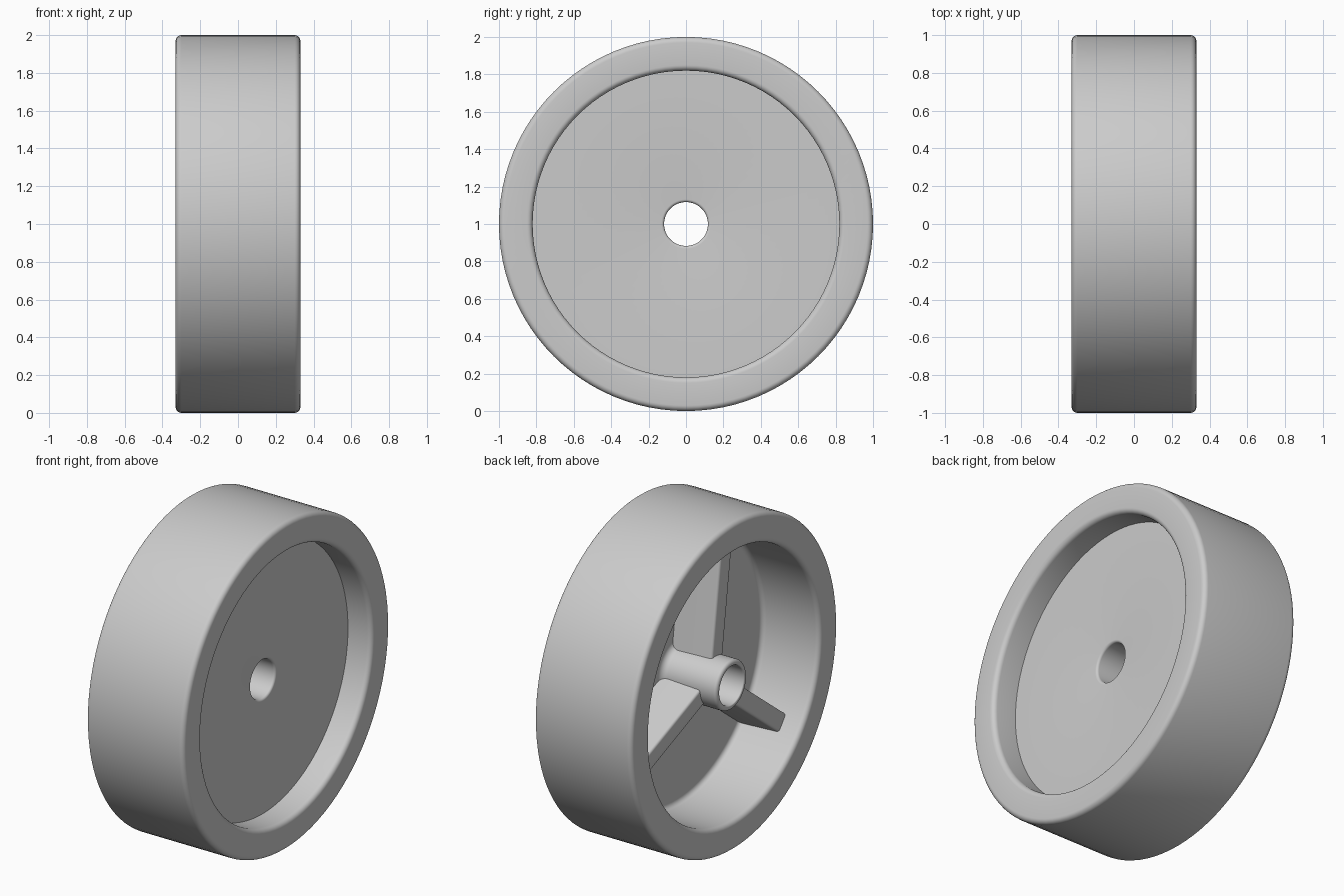
import bpy, bmesh, math
from mathutils import Vector, Matrix

cube = bpy.data.objects.get("Cube")
if cube:
    bpy.data.objects.remove(cube)

grey = bpy.data.materials.new("wheel_grey")
grey.use_nodes = True
colour = (0.6, 0.6, 0.6, 1)
grey.diffuse_color = colour
grey.node_tree.nodes["Principled BSDF"].inputs["Base Color"].default_value = colour


def finish(bm, name):
    bmesh.ops.recalc_face_normals(bm, faces=bm.faces)
    mesh = bpy.data.meshes.new(name)
    bm.to_mesh(mesh)
    bm.free()
    mesh.materials.append(grey)
    obj = bpy.data.objects.new(name, mesh)
    bpy.context.collection.objects.link(obj)
    bpy.ops.object.select_all(action='DESELECT')
    obj.select_set(True)
    bpy.context.view_layer.objects.active = obj
    bpy.ops.object.shade_smooth_by_angle(angle=math.radians(35))
    return obj


def rounded(profile, steps=6):
    """Round each right-angled (x, radius, fillet) corner of a closed profile."""
    points = []
    for i, (x, r, fillet) in enumerate(profile):
        p = Vector((x, r))
        if not fillet:
            points.append(p)
            continue
        a = (Vector(profile[i - 1][:2]) - p).normalized() * fillet
        b = (Vector(profile[(i + 1) % len(profile)][:2]) - p).normalized() * fillet
        for k in range(steps + 1):
            t = k / steps * math.pi / 2
            points.append(p + a * (1 - math.sin(t)) + b * (1 - math.cos(t)))
    return points


HALF, OUTER, INNER = 0.33, 1.0, 0.82
DISC_OUT, DISC_IN = 0.17, 0.06
HUB_END, HUB, BORE = -0.31, 0.15, 0.117
CENTRE = Matrix.Translation((0, 0, 1))

# Rim, web disc and hub as one turned section (x, radius, fillet)
section = [
    (HALF, OUTER, 0.03), (HALF, INNER, 0.03),
    (DISC_OUT, INNER, 0), (DISC_OUT, BORE, 0.015),
    (HUB_END, BORE, 0.008), (HUB_END, HUB, 0.02),
    (DISC_IN, HUB, 0.04), (DISC_IN, INNER, 0.03),
    (-HALF, INNER, 0.03), (-HALF, OUTER, 0.03),
]
bm = bmesh.new()
verts = [bm.verts.new((p.x, 0, p.y)) for p in rounded(section)]
edges = [bm.edges.new((v, verts[i - 1])) for i, v in enumerate(verts)]
bmesh.ops.spin(bm, geom=verts + edges, cent=(0, 0, 0), axis=(1, 0, 0),
               angle=math.tau, steps=96, use_merge=True)
bmesh.ops.remove_doubles(bm, verts=bm.verts, dist=1e-5)
bm.transform(CENTRE)
finish(bm, "wheel_body")

# Three tapered ribs stiffening the open side, from hub to rim
RIB_EDGE, RIB_ROOT = -0.2, 0.09
for n in range(3):
    bm = bmesh.new()
    bmesh.ops.create_cube(bm, size=1)
    for v in bm.verts:
        edge = v.co.x < 0
        half = 0.055 if edge else 0.068
        v.co = (RIB_EDGE if edge else RIB_ROOT,
                math.copysign(half, v.co.y),
                0.84 if v.co.z > 0 else 0.13)
    crest = [e for e in bm.edges
             if all(v.co.x < 0 for v in e.verts)
             and e.verts[0].co.y * e.verts[1].co.y > 0]
    bmesh.ops.bevel(bm, geom=crest, offset=0.015, segments=4,
                    profile=0.5, affect='EDGES')
    turn = math.radians(8 + 120 * n)
    bm.transform(CENTRE @ Matrix.Rotation(turn, 4, 'X'))
    finish(bm, f"rib_{n + 1}")
